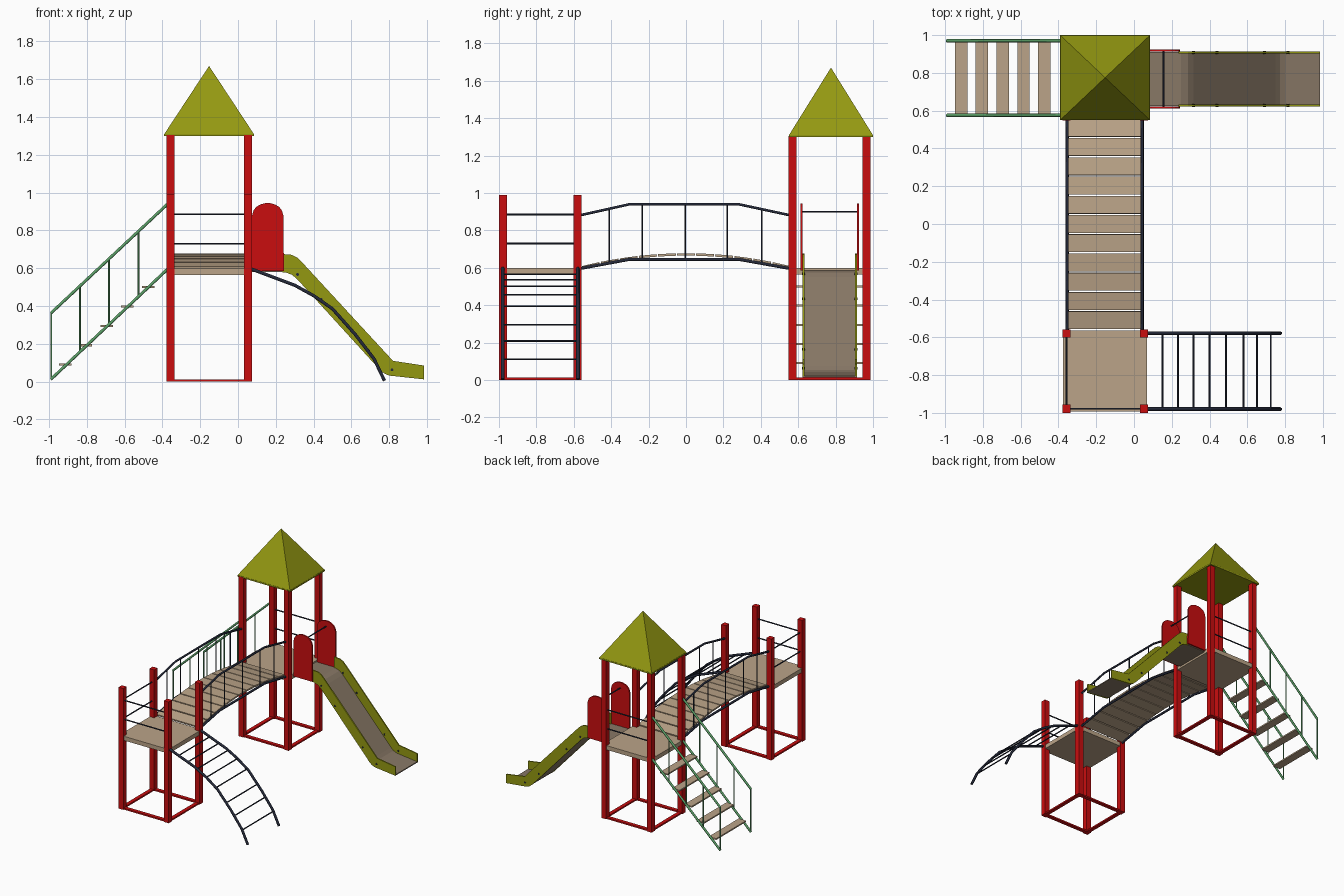
import bpy
import bmesh
import math
from mathutils import Matrix, Vector

cube = bpy.data.objects.get("Cube")
if cube:
    bpy.data.objects.remove(cube, do_unlink=True)


def material(name, rgb):
    linear = [(c / 255 / 12.92) if c < 11 else ((c / 255 + 0.055) / 1.055) ** 2.4 for c in rgb]
    m = bpy.data.materials.new(name)
    m.use_nodes = True
    m.diffuse_color = (*linear, 1)
    m.node_tree.nodes["Principled BSDF"].inputs["Base Color"].default_value = (*linear, 1)
    return m


RED = material("red paint", (202, 13, 15))
OLIVE = material("olive plastic", (148, 153, 17))
TAN = material("tan wood", (187, 164, 136))
BROWN = material("slide brown", (136, 120, 102))
NAVY = material("dark navy steel", (36, 41, 58))
GREEN = material("green steel", (90, 158, 102))


def finish(name, bm, mat):
    bmesh.ops.recalc_face_normals(bm, faces=bm.faces)
    mesh = bpy.data.meshes.new(name)
    bm.to_mesh(mesh)
    bm.free()
    mesh.materials.append(mat)
    obj = bpy.data.objects.new(name, mesh)
    bpy.context.collection.objects.link(obj)
    return obj


def box(name, center, size, mat, pitch=0):
    bm = bmesh.new()
    m = Matrix.Translation(center) @ Matrix.Rotation(pitch, 4, 'X') @ Matrix.Diagonal((*size, 1))
    bmesh.ops.create_cube(bm, size=1, matrix=m)
    return finish(name, bm, mat)


def tube(name, points, radius, mat):
    """Round bar along a polyline, stored as a mesh."""
    curve = bpy.data.curves.new(name + "_path", 'CURVE')
    curve.dimensions = '3D'
    curve.bevel_depth = radius
    curve.bevel_resolution = 1
    curve.use_fill_caps = True
    spline = curve.splines.new('POLY')
    spline.points.add(len(points) - 1)
    for p, co in zip(spline.points, points):
        p.co = (*co, 1)
    temp = bpy.data.objects.new(name + "_path", curve)
    bpy.context.collection.objects.link(temp)
    graph = bpy.context.evaluated_depsgraph_get()
    mesh = bpy.data.meshes.new_from_object(temp.evaluated_get(graph))
    bpy.data.objects.remove(temp, do_unlink=True)
    mesh.materials.clear()
    mesh.materials.append(mat)
    for poly in mesh.polygons:
        poly.use_smooth = len(poly.vertices) == 4
    obj = bpy.data.objects.new(name, mesh)
    bpy.context.collection.objects.link(obj)
    return obj


def plate(name, outline, y, depth, mat):
    """Extrude an x-z outline along y, centred on y."""
    bm = bmesh.new()
    face = bm.faces.new([bm.verts.new((x, y - depth / 2, z)) for x, z in outline])
    out = bmesh.ops.extrude_face_region(bm, geom=[face])
    moved = [v for v in out["geom"] if isinstance(v, bmesh.types.BMVert)]
    bmesh.ops.translate(bm, verts=moved, vec=(0, depth, 0))
    return finish(name, bm, mat)


def height_on(path, x):
    for (x0, z0), (x1, z1) in zip(path, path[1:]):
        if x0 <= x <= x1:
            return z0 + (z1 - z0) * (x - x0) / (x1 - x0)
    return path[-1][1]


# Two towers: posts, ground frame, platform
LEFT, RIGHT, POST = -0.358, 0.052, 0.043
MID = (LEFT + RIGHT) / 2


def tower(name, y0, y1, top):
    ymid = (y0 + y1) / 2
    for x in (LEFT, RIGHT):
        for y in (y0, y1):
            box(name + "_post", (x, y, top / 2), (POST, POST, top), RED)
        box(name + "_ground_bar", (x, ymid, 0.006), (0.03, y1 - y0, 0.012), RED)
    for y in (y0, y1):
        box(name + "_ground_bar", (MID, y, 0.006), (RIGHT - LEFT, 0.03, 0.012), RED)
    box(name + "_platform", (MID, ymid, 0.582), (0.445, y1 - y0 + 0.03, 0.034), TAN)


tower("front_tower", -0.978, -0.58, 0.99)
tower("back_tower", 0.57, 0.965, 1.305)

# Guard rails
for z in (0.73, 0.885):
    for y in (-0.978, 0.965):
        tube("guard_rail", [(LEFT, y, z), (RIGHT, y, z)], 0.005, NAVY)
    tube("guard_rail", [(LEFT, -0.978, z), (LEFT, -0.58, z)], 0.005, NAVY)

# Pyramid roof with a thin lip
box("roof_lip", (-0.153, 0.775, 1.305), (0.476, 0.45, 0.012), OLIVE)
bm = bmesh.new()
bmesh.ops.create_cone(bm, cap_ends=True, segments=4, radius1=math.sqrt(0.5), radius2=0, depth=1,
                      matrix=Matrix.Rotation(math.pi / 4, 4, 'Z'))
bmesh.ops.transform(bm, verts=bm.verts,
                    matrix=Matrix.Translation((-0.153, 0.775, 1.49)) @ Matrix.Diagonal((0.474, 0.448, 0.36, 1)))
finish("roof", bm, OLIVE)

# Arched bridge deck
COUNT, START, END = 11, -0.56, 0.56
step = (END - START) / COUNT


def deck(y):
    return 0.671 - 0.07 * (y / END) ** 2


for i in range(COUNT):
    y = START + step * (i + 0.5)
    slope = math.atan(-0.14 * y / END ** 2)
    box("bridge_plank", (MID, y, deck(y)), (0.385, step - 0.007, 0.013), TAN, slope)

# Bridge rails and balusters
for x in (-0.354, 0.043):
    lower = [(-0.57, 0.595), (-0.3, 0.645), (0.28, 0.645), (0.56, 0.595)]
    upper = [(-0.57, 0.88), (-0.3, 0.94), (0.28, 0.94), (0.56, 0.88)]
    tube("bridge_beam", [(x, y, z) for y, z in lower], 0.009, NAVY)
    tube("bridge_handrail", [(x, y, z) for y, z in upper], 0.008, NAVY)
    for y in (-0.41, -0.235, -0.005, 0.22, 0.405):
        tube("bridge_baluster", [(x, y, height_on(lower, y)), (x, y, height_on(upper, y))], 0.0045, NAVY)

# Curved climbing ladder on the front tower
ladder = [(0.06, 0.6), (0.3, 0.51), (0.4, 0.455), (0.5, 0.385), (0.62, 0.25), (0.72, 0.12), (0.775, 0.005)]
for y in (-0.98, -0.578):
    tube("ladder_rail", [(x, y, z) for x, z in ladder], 0.01, NAVY)
for x in (0.15, 0.232, 0.316, 0.4, 0.487, 0.58, 0.652, 0.724):
    z = height_on(ladder, x)
    tube("ladder_rung", [(x, -0.98, z), (x, -0.578, z)], 0.005, NAVY)

# Stairs on the back tower
stringer = [(-0.99, 0.012), (-0.37, 0.598)]
handrail = [(-0.99, 0.362), (-0.37, 0.942)]
for y in (0.575, 0.97):
    tube("stair_stringer", [(x, y, z) for x, z in stringer], 0.009, GREEN)
    tube("stair_handrail", [(x, y, z) for x, z in handrail], 0.009, GREEN)
    for x in (-0.988, -0.836, -0.682, -0.526):
        tube("stair_baluster", [(x, y, height_on(stringer, x)), (x, y, height_on(handrail, x))], 0.005, GREEN)
for i in range(5):
    box("stair_tread", (-0.915 + 0.11 * i, 0.7725, 0.09 + 0.1025 * i), (0.066, 0.385, 0.011), TAN)

# Red entry panels with rounded tops, joined by a bar
panel = [(0.075, 0.585), (0.243, 0.585), (0.24, 0.88)]
panel += [(0.157 + 0.08 * math.cos(math.radians(a)), 0.885 + 0.06 * math.sin(math.radians(a)))
          for a in range(20, 180, 20)]
panel += [(0.075, 0.88)]
for y in (0.617, 0.919):
    plate("entry_panel", panel, y, 0.012, RED)
tube("entry_bar", [(0.157, 0.617, 0.9), (0.157, 0.919, 0.9)], 0.005, NAVY)

# Slide bed and side walls
bed = [(0.07, 0.588), (0.25, 0.588), (0.285, 0.576), (0.315, 0.55), (0.75, 0.075),
       (0.772, 0.054), (0.8, 0.042), (0.985, 0.02)]
plate("slide_bed", bed + [(x, z - 0.008) for x, z in reversed(bed)], 0.768, 0.286, BROWN)
side_top = [(0.985, 0.085), (0.82, 0.11), (0.345, 0.625), (0.315, 0.655), (0.285, 0.671), (0.235, 0.675)]
side_bottom = [(0.235, 0.578), (0.25, 0.578), (0.285, 0.566), (0.315, 0.54), (0.75, 0.063),
               (0.772, 0.044), (0.8, 0.032), (0.985, 0.012)]
for y in (0.628, 0.908):
    plate("slide_side", side_top + side_bottom, y, 0.01, OLIVE)
    for x, z in ((0.315, 0.567), (0.44, 0.435), (0.69, 0.165), (0.815, 0.062)):
        tube("slide_bolt", [(x, y - 0.008, z), (x, y + 0.008, z)], 0.008, NAVY)
